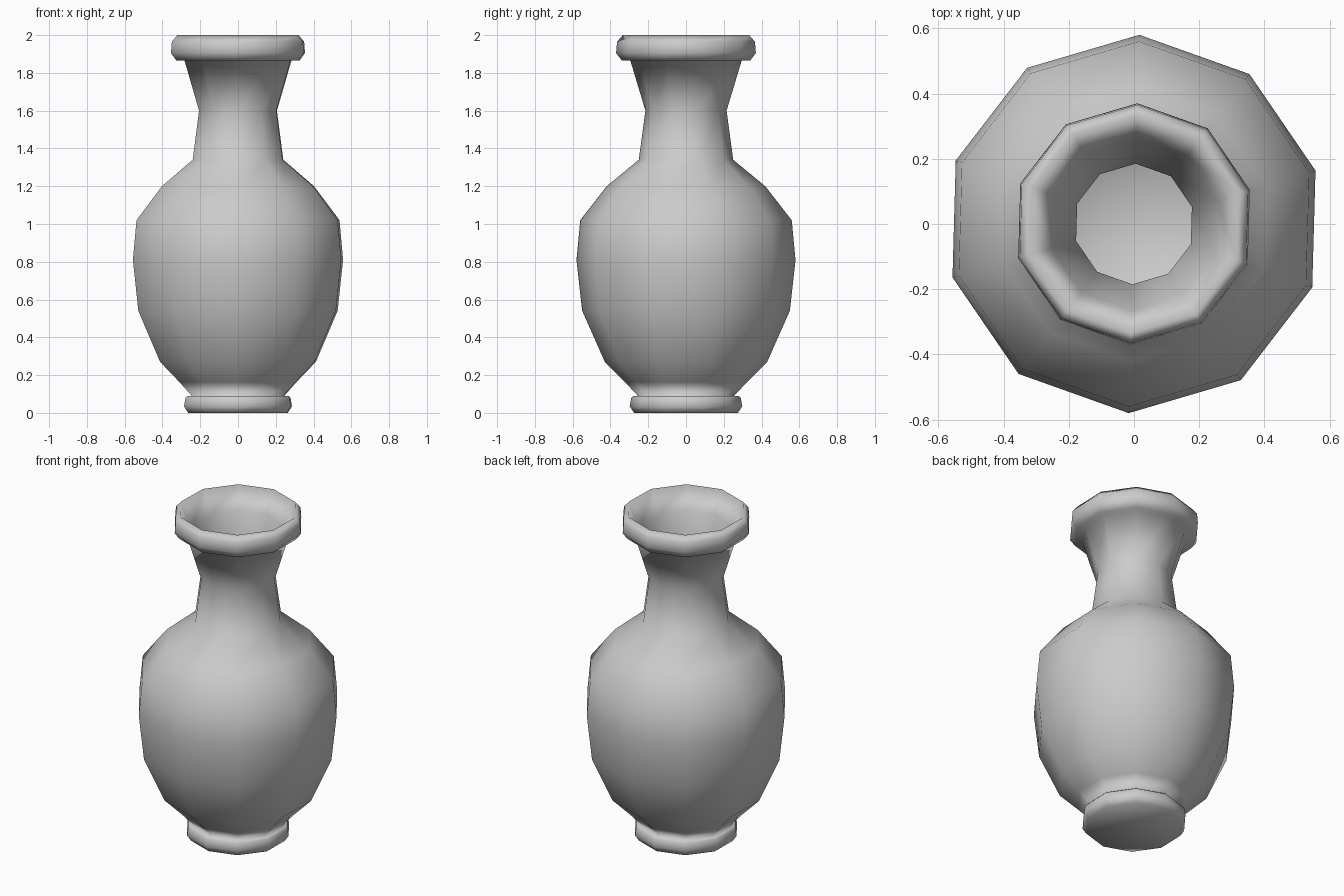
import bpy, math

if "Cube" in bpy.data.objects:
    bpy.data.objects.remove(bpy.data.objects["Cube"])

SIDES = 10
TURN = math.radians(16.4)


def lathe(name, profile):
    """Spin (radius, z) points round z; first and last points with radius 0 close the shape."""
    verts, faces, rings = [], [], []
    for r, z in profile:
        start = len(verts)
        count = 1 if r == 0 else SIDES
        for i in range(count):
            a = TURN + i * math.tau / SIDES
            verts.append((r * math.cos(a), r * math.sin(a), z))
        rings.append([start + i % count for i in range(SIDES)])
    for low, high in zip(rings, rings[1:]):
        for i in range(SIDES):
            j = (i + 1) % SIDES
            face = dict.fromkeys((low[i], low[j], high[j], high[i]))
            faces.append(tuple(face))
    mesh = bpy.data.meshes.new(name)
    mesh.from_pydata(verts, [], faces)
    mesh.shade_smooth()
    obj = bpy.data.objects.new(name, mesh)
    bpy.context.collection.objects.link(obj)
    return obj


# Whole vase in one skin: foot, belly, neck, lip, then the hollow inside
foot = [(0, 0), (0.275, 0), (0.298, 0.035), (0.29, 0.08), (0.28, 0.09)]
belly = [(0.255, 0.09), (0.325, 0.165), (0.43, 0.27), (0.55, 0.54),
         (0.58, 0.81), (0.56, 1.02), (0.42, 1.20)]
neck = [(0.25, 1.34), (0.215, 1.60), (0.295, 1.865)]
lip = [(0.34, 1.865), (0.37, 1.905), (0.365, 1.965), (0.335, 2.0)]
inside = [(0.265, 1.87), (0.185, 1.60), (0.22, 1.33), (0.39, 1.18), (0.53, 1.01),
          (0.55, 0.81), (0.52, 0.55), (0.40, 0.29), (0.23, 0.12), (0, 0.12)]
lathe("vase", foot + belly + neck + lip + inside)
